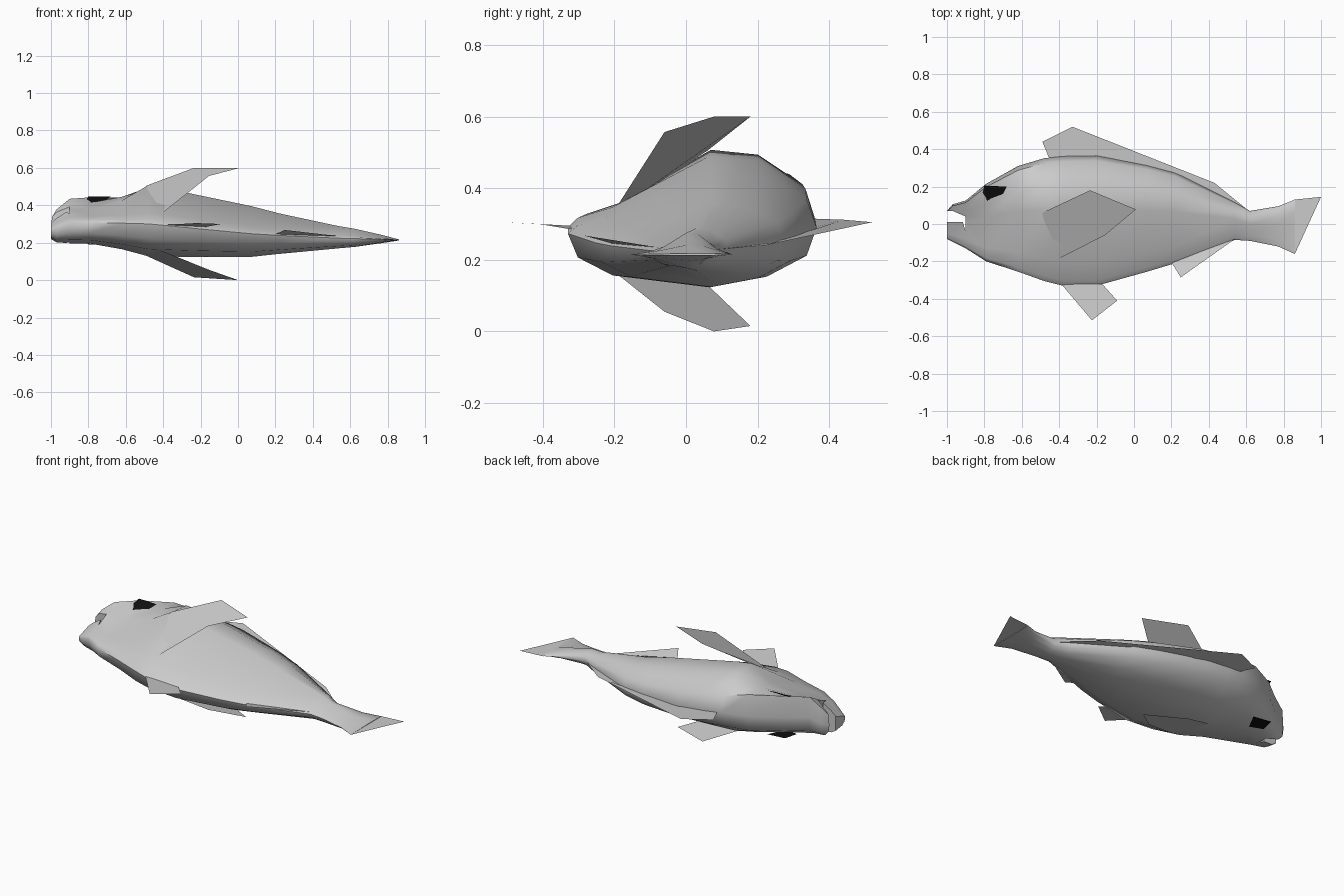
import bpy, math

if "Cube" in bpy.data.objects:
    bpy.data.objects.remove(bpy.data.objects["Cube"])

def make(name, verts, faces):
    me = bpy.data.meshes.new(name)
    me.from_pydata(verts, [], faces)
    ob = bpy.data.objects.new(name, me)
    bpy.context.collection.objects.link(ob)
    return ob

# Body: stations along x -> x, belly y, back y, centre z, half thickness, head blend
stations = [
    (-1.0, -.08, .07, .275, .055, 1), (-.97, -.095, .105, .29, .09, 1),
    (-.9, -.13, .125, .317, .12, 1), (-.79, -.2, .215, .32, .125, 1),
    (-.62, -.255, .31, .32, .155, .6), (-.48, -.305, .352, .32, .193, 0),
    (-.38, -.33, .362, .31, .185, 0), (-.2, -.33, .365, .29, .167, 0),
    (.07, -.255, .315, .262, .138, 0), (.22, -.21, .275, .25, .11, 0),
    (.54, -.085, .115, .23, .06, 0), (.62, -.09, .07, .227, .05, 0),
    (.77, -.12, .095, .22, .022, 0), (.86, -.16, .13, .215, .003, 0)]
# Section: fraction from belly to back, z factor for body, z factor for head
section = [(0, -.1, -.1), (.04, .04, .02), (.18, .2, .15), (.57, .97, .5),
           (.77, .9, .75), (.96, .47, .98), (1, 0, 0), (.96, -.47, -.7),
           (.8, -.82, -.95), (.57, -1, -1), (.18, -.8, -.85), (.04, -.5, -.55)]
n = len(section)
verts, faces = [], []
for x, yb, yt, cz, h, k in stations:
    for t, b, hd in section:
        verts.append((x, yb + t * (yt - yb), cz + h * (b + k * (hd - b))))
for i in range(len(stations) - 1):
    for j in range(n):
        a, b = i * n + j, i * n + (j + 1) % n
        faces.append((a, b, b + n, a + n))
faces.append(tuple(reversed(range(n))))
faces.append(tuple(range(len(verts) - n, len(verts))))
body = make("fish_body", verts, faces)

def fix_normals(ob):
    bpy.ops.object.select_all(action='DESELECT')
    ob.select_set(True)
    bpy.context.view_layer.objects.active = ob
    bpy.ops.object.mode_set(mode='EDIT')
    bpy.ops.mesh.select_all(action='SELECT')
    bpy.ops.mesh.normals_make_consistent(inside=False)
    bpy.ops.object.mode_set(mode='OBJECT')

# Open mouth: wedge cut through the snout
wedge = [(-1.1, .07), (-.97, .07), (-.9, .04), (-.9, -.04), (-.915, .01), (-1.1, .01)]
m = len(wedge)
cutter = make("mouth_cutter", [(x, y, z) for z in (0, .6) for x, y in wedge],
              [tuple(reversed(range(m))), tuple(range(m, 2 * m))] +
              [(i, (i + 1) % m, (i + 1) % m + m, i + m) for i in range(m)])
cutter.hide_render = True
fix_normals(cutter)
fix_normals(body)
mod = body.modifiers.new("mouth", 'BOOLEAN')
mod.operation, mod.solver, mod.object = 'DIFFERENCE', 'EXACT', cutter
bpy.ops.object.modifier_apply(modifier=mod.name)
bpy.data.objects.remove(cutter)
bpy.ops.object.shade_smooth_by_angle(angle=math.radians(50))

def fin(name, pts):
    return make(name, pts, [tuple(range(len(pts)))])

# Fins on the midline, roots tucked into the body
fin("dorsal_fin", [(-.455, .355, .315), (-.49, .44, .312), (-.33, .52, .305),
                   (.43, .22, .24), (.62, .065, .227), (.22, .265, .25), (-.2, .355, .29)])
fin("pelvic_fin", [(-.39, -.32, .295), (-.225, -.515, .305), (-.09, -.41, .3), (-.17, -.32, .285)])
fin("anal_fin", [(.2, -.205, .245), (.25, -.285, .268), (.54, -.08, .235)])
fin("tail_fin", [(.855, .13, .215), (1, .145, .215), (.86, -.16, .215)])

# Side fins, upper and lower
fin("side_fin_upper", [(-.49, .06, .505), (-.235, .18, .6), (.01, .078, .6),
                       (-.155, -.06, .557), (-.44, -.205, .33)])
fin("side_fin_lower", [(-.49, .06, .13), (-.235, .18, .015), (.0, .078, 0),
                       (-.155, -.06, .055), (-.44, -.205, .17)])

# Eyes
black = bpy.data.materials.new("eye_black")
black.diffuse_color = (.005, .005, .005, 1)
black.use_nodes = True
black.node_tree.nodes["Principled BSDF"].inputs["Base Color"].default_value = black.diffuse_color
for name, z in (("eye_upper", (.448, .448, .40, .415)), ("eye_lower", (.195, .185, .188, .193))):
    xy = [(-.8, .205), (-.68, .2), (-.735, .095), (-.82, .12)]
    fin(name, [(x, y, h) for (x, y), h in zip(xy, z)]).data.materials.append(black)
